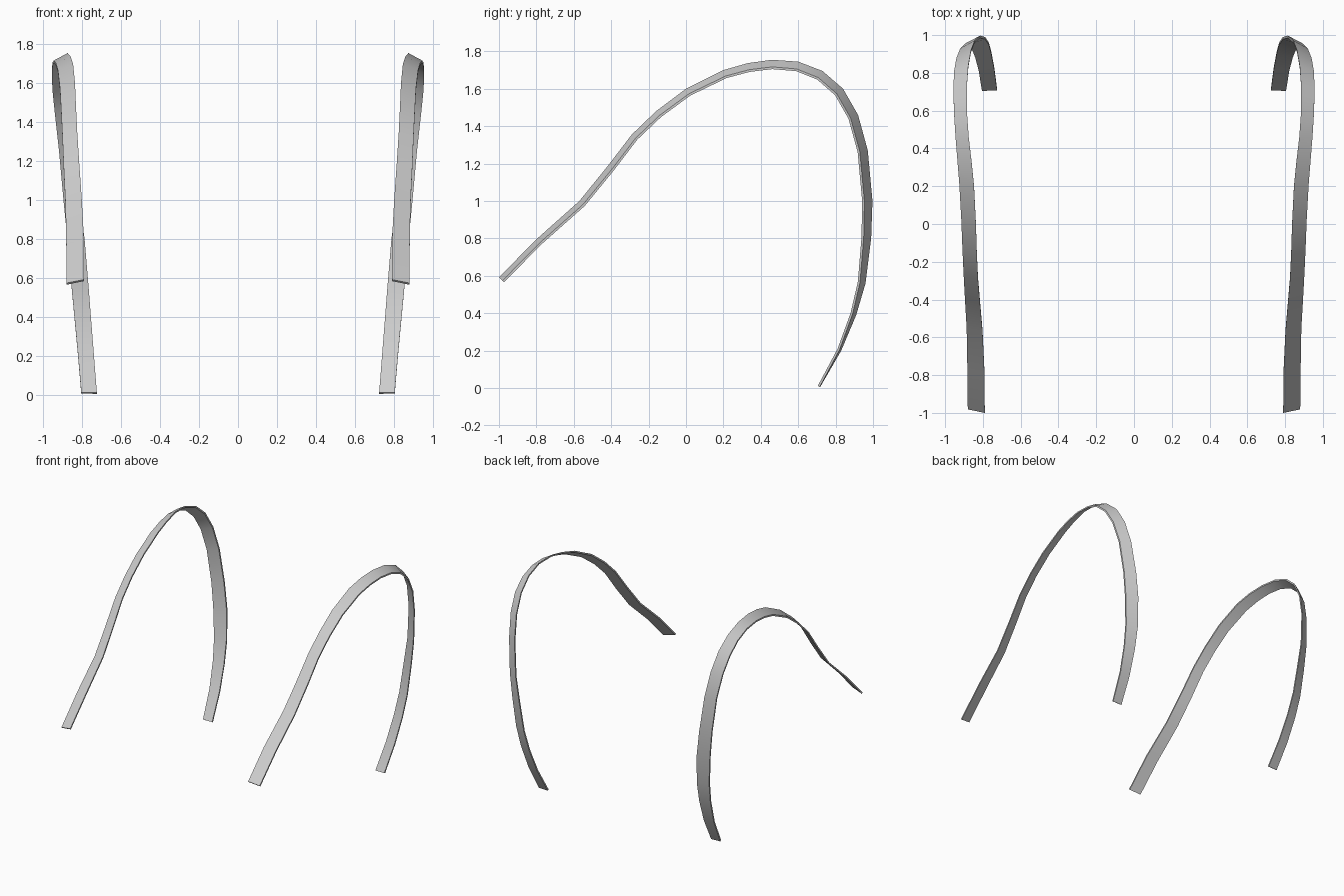
import bpy, bmesh
from mathutils import Vector

cube = bpy.data.objects.get("Cube")
if cube:
    bpy.data.objects.remove(cube, do_unlink=True)

THICKNESS = 0.012

# Strap stations, front end to lower back end:
# inner edge y, z, inner edge x, outer edge x, drop of the outer edge
STATIONS = [
    (-1.000, 0.592, 0.790, 0.880, 0.026),
    (-0.800, 0.795, 0.791, 0.882, 0.026),
    (-0.570, 1.000, 0.802, 0.886, 0.027),
    (-0.420, 1.185, 0.815, 0.895, 0.028),
    (-0.290, 1.355, 0.826, 0.902, 0.028),
    (-0.160, 1.480, 0.832, 0.908, 0.029),
    (0.000, 1.600, 0.837, 0.914, 0.031),
    (0.200, 1.700, 0.847, 0.925, 0.034),
    (0.330, 1.737, 0.860, 0.935, 0.036),
    (0.460, 1.755, 0.875, 0.945, 0.038),
    (0.600, 1.745, 0.885, 0.953, 0.040),
    (0.730, 1.695, 0.885, 0.956, 0.042),
    (0.840, 1.600, 0.877, 0.953, 0.043),
    (0.920, 1.460, 0.863, 0.940, 0.043),
    (0.972, 1.270, 0.843, 0.920, 0.043),
    (0.997, 1.000, 0.815, 0.896, 0.043),
    (0.990, 0.800, 0.788, 0.877, 0.040),
    (0.960, 0.560, 0.768, 0.856, 0.030),
    (0.910, 0.390, 0.755, 0.840, 0.020),
    (0.830, 0.200, 0.740, 0.822, 0.010),
    (0.717, 0.005, 0.725, 0.805, 0.002),
]

# Grey strap colour
grey = bpy.data.materials.new("strap grey")
grey.use_nodes = True
colour = (0.6, 0.6, 0.6, 1)
grey.diffuse_color = colour
grey.node_tree.nodes["Principled BSDF"].inputs["Base Color"].default_value = colour


def build_strap(name, side):
    """Sweep a tilted flat band along the stations; side is +1 or -1."""
    bm = bmesh.new()
    rings = []
    for i, (y, z, x_in, x_out, drop) in enumerate(STATIONS):
        a = STATIONS[max(i - 1, 0)]
        b = STATIONS[min(i + 1, len(STATIONS) - 1)]
        along = Vector((0, b[0] - a[0], b[1] - a[1])).normalized()
        inward = Vector((0, along.z, -along.y))
        inner = Vector((x_in, y, z))
        outer = Vector((x_out, y, z)) + inward * drop
        under = inward * THICKNESS
        ring = []
        for p in (inner, outer, outer + under, inner + under):
            ring.append(bm.verts.new((p.x * side, p.y, max(p.z, 0))))
        rings.append(ring)
    for r, s in zip(rings, rings[1:]):
        for k in range(4):
            n = (k + 1) % 4
            bm.faces.new((r[k], r[n], s[n], s[k]))
    bm.faces.new(rings[0])
    bm.faces.new(rings[-1])
    bmesh.ops.recalc_face_normals(bm, faces=bm.faces)
    mesh = bpy.data.meshes.new(name)
    bm.to_mesh(mesh)
    bm.free()
    mesh.materials.append(grey)
    obj = bpy.data.objects.new(name, mesh)
    bpy.context.collection.objects.link(obj)
    bpy.ops.object.select_all(action='DESELECT')
    obj.select_set(True)
    bpy.context.view_layer.objects.active = obj
    bpy.ops.object.shade_smooth_by_angle()


# Left and right shoulder straps
build_strap("left_strap", 1)
build_strap("right_strap", -1)
